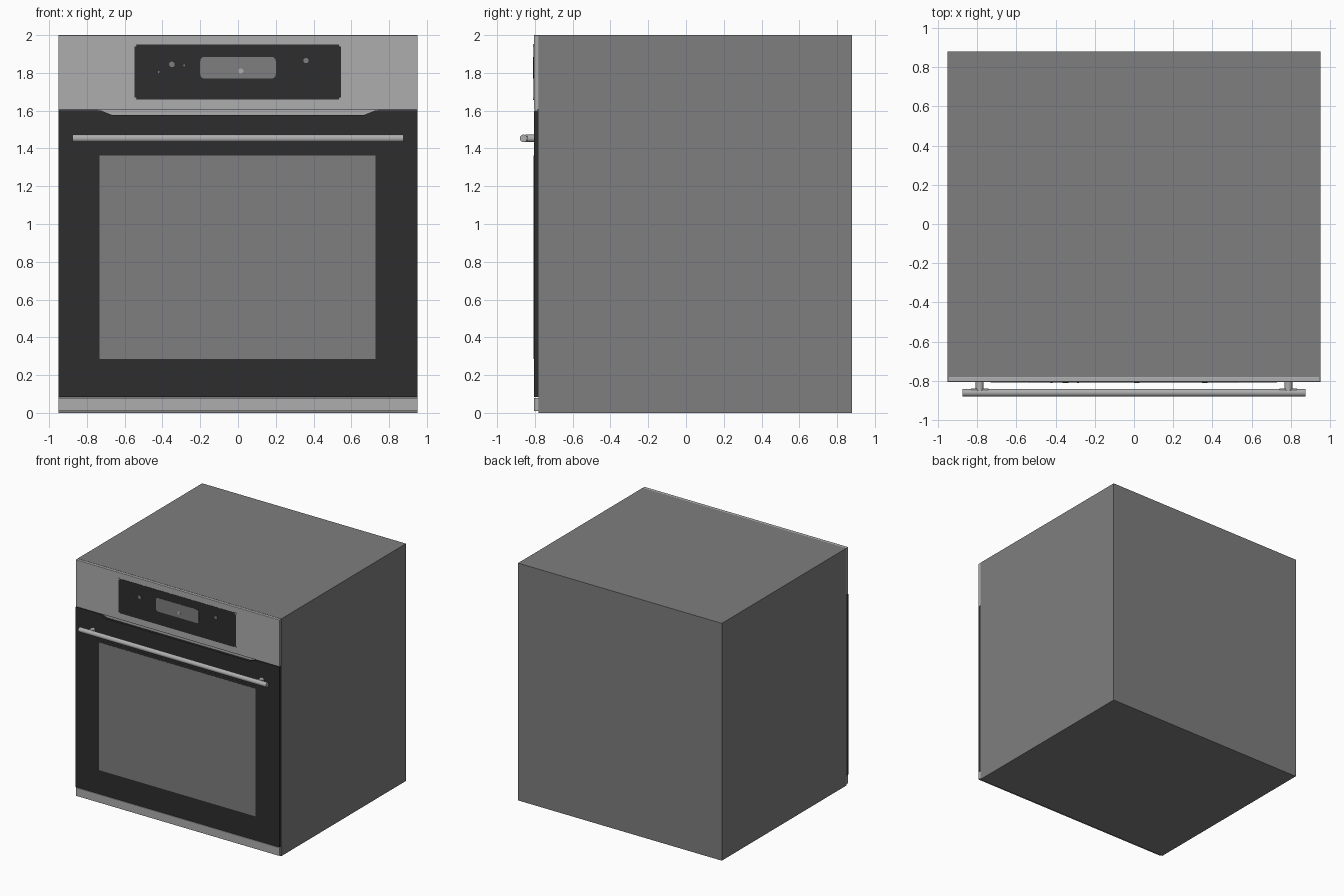
import bpy, bmesh, math
from mathutils import Matrix

cube = bpy.data.objects.get("Cube")
if cube:
    bpy.data.objects.remove(cube, do_unlink=True)


def material(name, r, g, b):
    m = bpy.data.materials.new(name)
    m.use_nodes = True
    m.diffuse_color = (r, g, b, 1)
    m.node_tree.nodes["Principled BSDF"].inputs["Base Color"].default_value = (r, g, b, 1)
    return m


casing_grey = material("casing grey", 0.21, 0.21, 0.21)
steel = material("brushed steel", 0.42, 0.42, 0.42)
black = material("black enamel", 0.027, 0.027, 0.027)
glass = material("window grey", 0.21, 0.21, 0.21)


def finish(bm, name, mat):
    bmesh.ops.recalc_face_normals(bm, faces=bm.faces)
    mesh = bpy.data.meshes.new(name)
    bm.to_mesh(mesh)
    bm.free()
    mesh.materials.append(mat)
    ob = bpy.data.objects.new(name, mesh)
    bpy.context.collection.objects.link(ob)
    return ob


def slab(name, outline, y0, y1, mat, bevel=0):
    """Extrude an (x, z) outline from y0 back to y1."""
    bm = bmesh.new()
    face = bm.faces.new([bm.verts.new((x, y0, z)) for x, z in outline])
    ext = bmesh.ops.extrude_face_region(bm, geom=[face])
    moved = [v for v in ext["geom"] if isinstance(v, bmesh.types.BMVert)]
    bmesh.ops.translate(bm, verts=moved, vec=(0, y1 - y0, 0))
    ob = finish(bm, name, mat)
    if bevel:
        mod = ob.modifiers.new("soft edges", 'BEVEL')
        mod.width = bevel
        mod.segments = 2
    return ob


def rect(x0, x1, z0, z1):
    return [(x0, z0), (x1, z0), (x1, z1), (x0, z1)]


def rounded(x0, x1, z0, z1, r, steps=4):
    pts = []
    corners = [(x1 - r, z1 - r), (x0 + r, z1 - r), (x0 + r, z0 + r), (x1 - r, z0 + r)]
    for i, (cx, cz) in enumerate(corners):
        for s in range(steps + 1):
            a = math.pi / 2 * (i + s / steps)
            pts.append((cx + r * math.cos(a), cz + r * math.sin(a)))
    return pts


def disc(x, z, r, sides=12):
    return [(x + r * math.cos(math.tau * i / sides), z + r * math.sin(math.tau * i / sides))
            for i in range(sides)]


def rod(name, centre, radius, length, axis, mat, bevel=0):
    bm = bmesh.new()
    turn = Matrix.Rotation(math.pi / 2, 4, axis)
    bmesh.ops.create_cone(bm, cap_ends=True, segments=32, radius1=radius, radius2=radius,
                          depth=length, matrix=Matrix.Translation(centre) @ turn)
    ob = finish(bm, name, mat)
    bpy.context.view_layer.objects.active = ob
    ob.select_set(True)
    bpy.ops.object.shade_smooth_by_angle(angle=math.radians(40))
    ob.select_set(False)
    return ob


W = 0.95        # half width
FRONT = -0.805  # face of door and fascia
BODY = -0.78    # front of the casing

# Casing
slab("casing", rect(-W, W, 0, 2), BODY, 0.88, casing_grey)

# Steel fascia and bottom trim
slab("control_fascia", rect(-W, W, 1.605, 2), FRONT, BODY, steel, 0.003)
slab("bottom_trim", rect(-W, W, 0.01, 0.08), FRONT, BODY, steel, 0.003)

# Door with a shallow vent notch along its top edge
slab("door", [(-W, 0.083), (W, 0.083), (W, 1.602), (0.73, 1.602), (0.67, 1.578),
              (-0.67, 1.578), (-0.73, 1.602), (-W, 1.602)], FRONT, BODY, black)
slab("vent_backing", rect(-0.74, 0.74, 1.57, 1.605), BODY - 0.005, BODY, steel)

# Door window with a thin dark rim
slab("window_rim", rect(-0.737, 0.733, 0.28, 1.383), FRONT - 0.001, FRONT, black)
slab("window", rect(-0.732, 0.728, 0.286, 1.362), FRONT - 0.002, FRONT, glass)

# Control display
slab("control_panel", rect(-0.548, 0.545, 1.66, 1.95), FRONT - 0.002, FRONT, black)
slab("display_screen", rounded(-0.2, 0.2, 1.77, 1.885, 0.022), FRONT - 0.004, FRONT, glass)
for i, (x, z, r, mat) in enumerate([(-0.35, 1.845, 0.015, glass), (-0.42, 1.805, 0.005, glass),
                                    (-0.285, 1.84, 0.005, glass), (0.36, 1.865, 0.014, glass),
                                    (0.015, 1.81, 0.014, steel)]):
    slab(f"touch_mark_{i + 1}", disc(x, z, r), FRONT - 0.005, FRONT, mat)
for sx in (-0.545, 0.542):
    for sz in (1.664, 1.946):
        slab("panel_corner_pin", disc(sx, sz, 0.007), FRONT - 0.004, FRONT, steel)

# Handle bar on two posts
rod("handle_bar", (0, -0.86, 1.453), 0.02, 1.75, 'Y', steel)
for side, x in (("left", 0.787), ("right", -0.787)):
    rod(f"handle_post_{side}", (x, -0.826, 1.453), 0.02, 0.046, 'X', steel)
    slab(f"handle_saddle_{side}", rect(x - 0.045, x + 0.045, 1.439, 1.467), -0.848, -0.839, steel)
